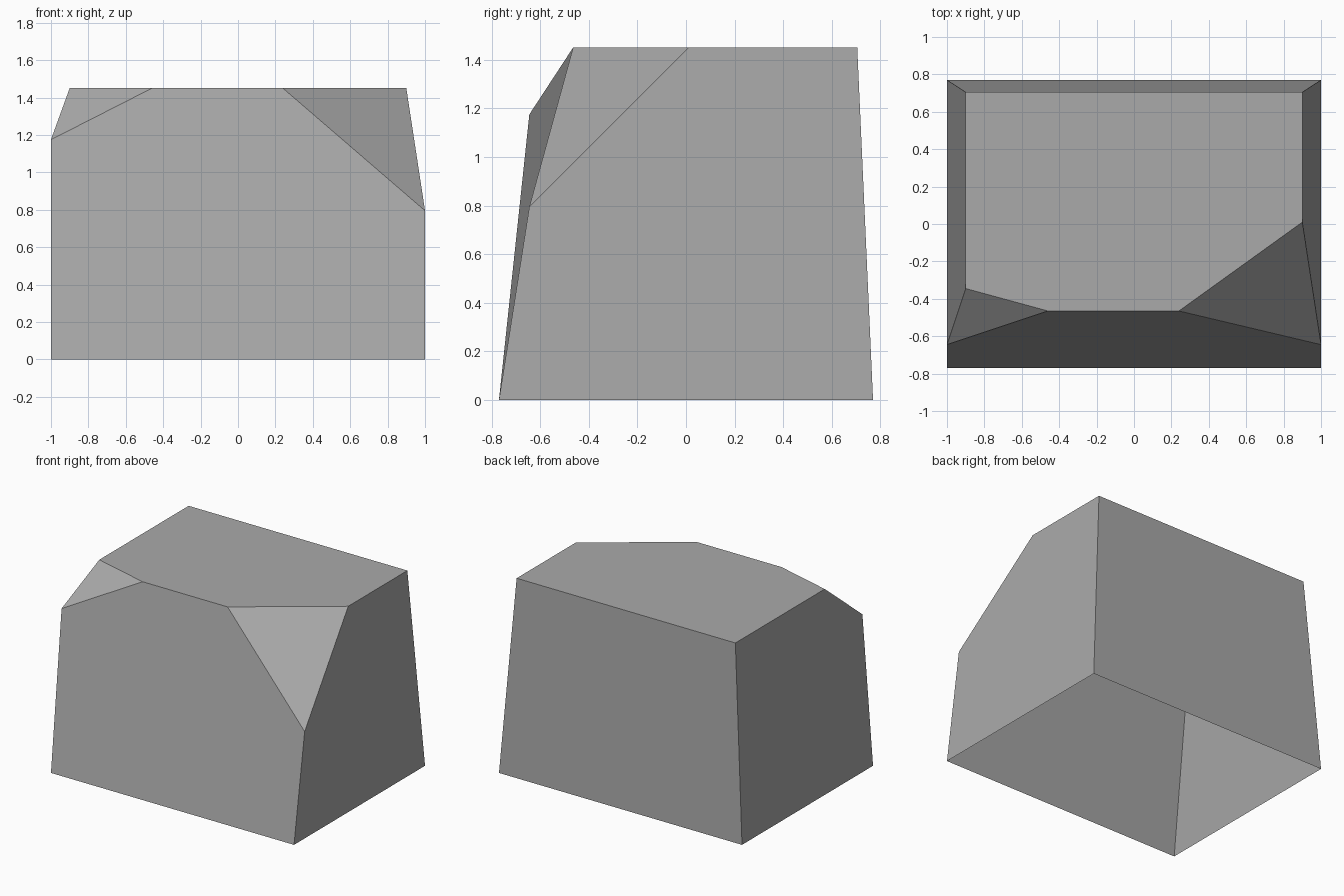
import bpy
import bmesh

default_cube = bpy.data.objects.get("Cube")
if default_cube:
    bpy.data.objects.remove(default_cube, do_unlink=True)

# Stone colour
stone = bpy.data.materials.new("stone grey")
stone.use_nodes = True
stone.diffuse_color = (0.4, 0.4, 0.4, 1)
shader = next(n for n in stone.node_tree.nodes if n.type == "BSDF_PRINCIPLED")
shader.inputs["Base Color"].default_value = stone.diffuse_color
shader.inputs["Roughness"].default_value = 0.9

TOP = 1.45
bm = bmesh.new()


def corner(x, y, z):
    return bm.verts.new((x, y, z))


# Ground outline, back top edge and front top edge
ground_fr, ground_fl = [corner(s, -0.77, 0) for s in (-1, 1)]
ground_br, ground_bl = [corner(s, 0.77, 0) for s in (-1, 1)]
top_br, top_bl = [corner(s * 0.9, 0.705, TOP) for s in (-1, 1)]
top_fr, top_fl = [corner(x, -0.465, TOP) for x in (-0.46, 0.24)]

# Chipped front corners: one point on the side's top edge, one lower down
chip_r_top, chip_r_low = corner(-0.9, -0.345, TOP), corner(-1, -0.645, 1.175)
chip_l_top, chip_l_low = corner(0.9, 0.01, TOP), corner(1, -0.645, 0.795)

# Rock faces, left open underneath; the first corner sets how a face folds
for outline in (
    (ground_fl, chip_l_low, top_fl, top_fr, chip_r_low, ground_fr),   # front
    (ground_bl, ground_br, top_br, top_bl),                           # back
    (ground_fl, ground_bl, top_bl, chip_l_top, chip_l_low),           # left
    (top_br, ground_br, ground_fr, chip_r_low, chip_r_top),           # right
    (top_fr, top_fl, chip_l_top, top_bl, top_br, chip_r_top),         # top
    (chip_l_low, chip_l_top, top_fl),                                 # left chip
    (chip_r_low, top_fr, chip_r_top),                                 # right chip
):
    bm.faces.new(outline)

mesh = bpy.data.meshes.new("rock")
bm.to_mesh(mesh)
bm.free()
mesh.materials.append(stone)
rock = bpy.data.objects.new("rock", mesh)
bpy.context.collection.objects.link(rock)
